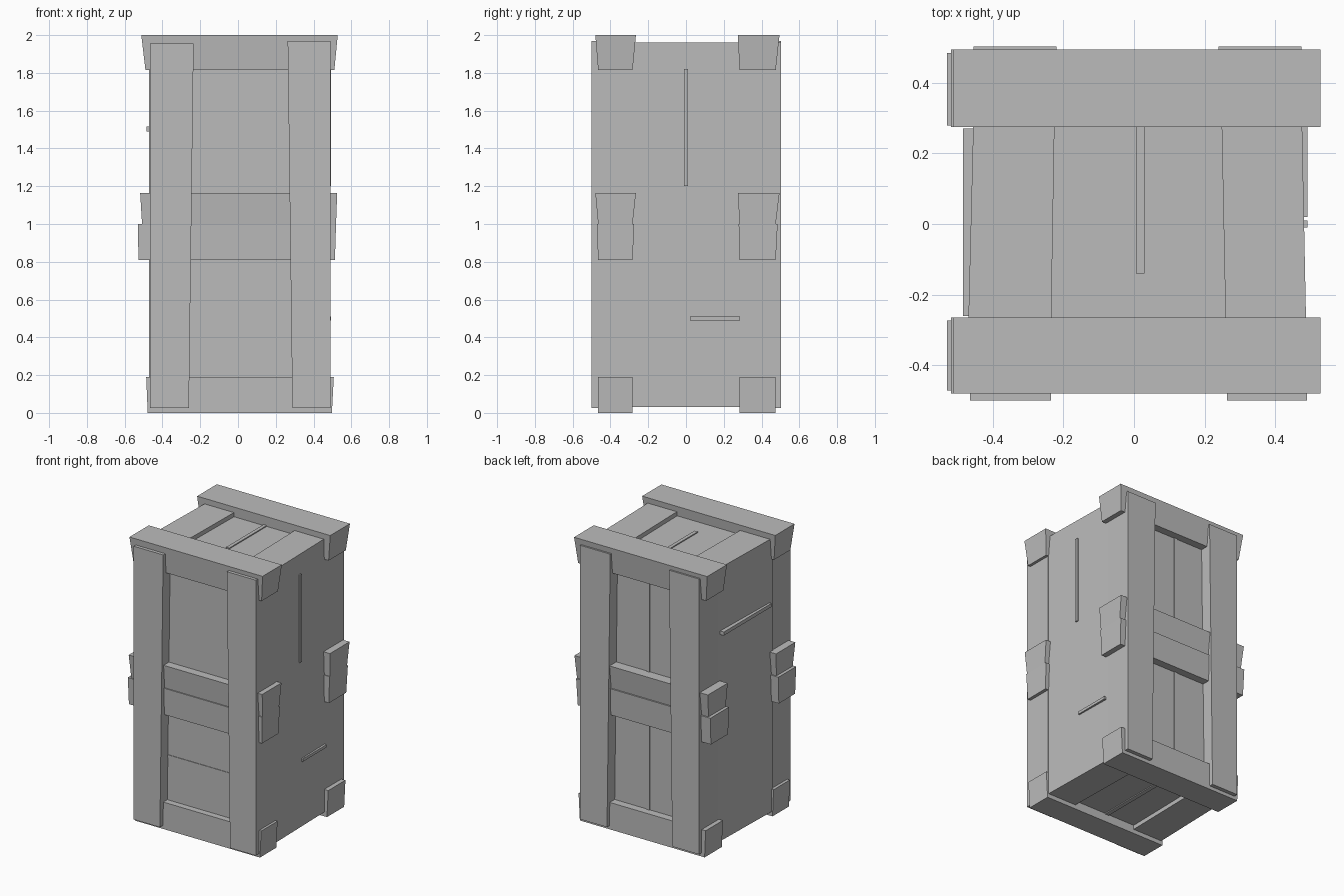
import bpy
import bmesh

cube = bpy.data.objects.get("Cube")
if cube:
    bpy.data.objects.remove(cube, do_unlink=True)

wood = bpy.data.materials.new("plain_grey")
wood.use_nodes = True
grey = (0.5, 0.5, 0.5, 1)
wood.diffuse_color = grey
wood.node_tree.nodes["Principled BSDF"].inputs["Base Color"].default_value = grey


def block(name, x, y, z, top=(0, 0, 0, 0), rear=(0, 0)):
    """Box from ranges; top shifts the upper edges, rear shifts the back edges."""
    bm = bmesh.new()
    bmesh.ops.create_cube(bm, size=1)
    for v in bm.verts:
        i, j, k = (int(c > 0) for c in v.co)
        v.co = (x[i] + k * top[i] + j * rear[i], y[j] + k * top[2 + j], z[k])
    mesh = bpy.data.meshes.new(name)
    bm.to_mesh(mesh)
    bm.free()
    mesh.materials.append(wood)
    obj = bpy.data.objects.new(name, mesh)
    bpy.context.collection.objects.link(obj)
    return obj


# Recessed core behind the frame
block("core_panels", (-0.3, 0.3), (-0.42, 0.42), (0.06, 1.93))

# Side walls, closing in slightly towards the back
block("right_wall", (-0.47, -0.235), (-0.3, 0.3), (0.03, 1.96), rear=(0.015, 0.01))
block("left_wall", (0.26, 0.488), (-0.3, 0.3), (0.03, 1.96), rear=(-0.012, -0.012))

# Four corner posts
block("front_right_post", (-0.465, -0.26), (-0.5, -0.285), (0.025, 1.955), top=(0, 0.025, 0, 0))
block("front_left_post", (0.288, 0.49), (-0.5, -0.285), (0.025, 1.97), top=(-0.025, 0, 0, 0))
block("back_right_post", (-0.455, -0.245), (0.285, 0.503), (0.025, 1.97), top=(0, 0.025, 0, 0))
block("back_left_post", (0.265, 0.475), (0.285, 0.503), (0.025, 1.96), top=(-0.025, 0, 0, 0))

# Cross beams at the front and back, flaring upwards
for side, inner, outer in (("front", -0.283, -0.465), ("back", 0.283, 0.475)):
    y = tuple(sorted((inner, outer)))
    flare = (-0.015, 0.018) if side == "front" else (-0.008, 0.02)
    block(side + "_top_beam", (-0.49, 0.51), y, (1.815, 2), top=(-0.022, 0.018, *flare))
    block(side + "_lower_middle_beam", (-0.527, 0.513), y, (0.81, 1), top=(-0.003, 0.006, flare[0] / 2, flare[1] / 2))
    block(side + "_upper_middle_beam", (-0.508, 0.519), y, (1, 1.165), top=(-0.01, 0.006, *flare))
    block(side + "_bottom_beam", (-0.478, 0.497), y, (0, 0.19), top=(-0.008, 0.01, 0, 0))

# Thin raised splinters along the board seams
block("left_upright_splinter", (0.47, 0.492), (-0.01, 0.01), (1.2, 1.82))
block("left_level_splinter", (0.47, 0.492), (0.02, 0.285), (0.49, 0.51))
block("right_level_splinter", (-0.485, -0.45), (-0.26, 0.27), (1.49, 1.515))
block("top_splinter", (0.005, 0.03), (-0.14, 0.28), (1.9, 1.937))
block("bottom_splinter", (-0.02, 0.01), (-0.28, 0.28), (0.053, 0.08))
block("back_splinter", (-0.012, 0.012), (0.4, 0.426), (0.19, 1.82))
block("front_splinter", (-0.26, 0.28), (-0.424, -0.4), (0.49, 0.51))
